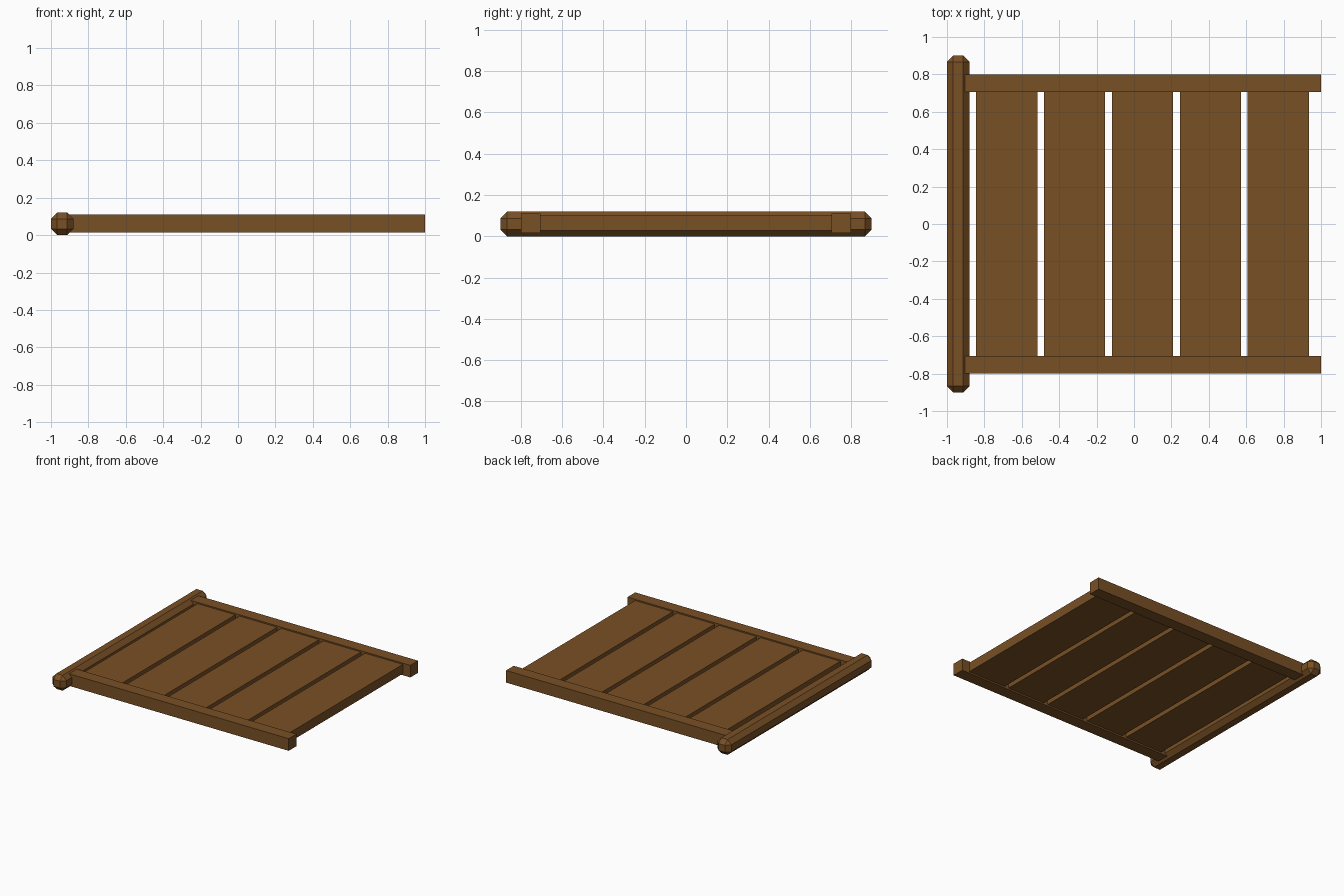
import bpy, bmesh

if "Cube" in bpy.data.objects:
    bpy.data.objects.remove(bpy.data.objects["Cube"])

wood = bpy.data.materials.new("brown_wood")
wood.diffuse_color = (0.19, 0.08, 0.018, 1)
wood.use_nodes = True
wood.node_tree.nodes["Principled BSDF"].inputs["Base Color"].default_value = wood.diffuse_color


def box(name, x, y, z, chamfer=0):
    """Box spanning the given (min, max) ranges, optionally chamfered."""
    bm = bmesh.new()
    bmesh.ops.create_cube(bm, size=1)
    for v in bm.verts:
        for i, (lo, hi) in enumerate((x, y, z)):
            v.co[i] = hi if v.co[i] > 0 else lo
    if chamfer:
        bmesh.ops.bevel(bm, geom=bm.edges[:], offset=chamfer, segments=1,
                        affect='EDGES', profile=0.5)
    me = bpy.data.meshes.new(name)
    bm.to_mesh(me)
    bm.free()
    me.materials.append(wood)
    ob = bpy.data.objects.new(name, me)
    bpy.context.collection.objects.link(ob)
    return ob


# Hinge post with chamfered edges and ends
box("hinge_post", (-1, -0.88), (-0.9, 0.9), (0, 0.12), 0.033)

# Front and back rails
box("front_rail", (-0.905, 1), (-0.8, -0.705), (0.015, 0.11))
box("back_rail", (-0.905, 1), (0.705, 0.8), (0.015, 0.11))

# Planks between the rails
for i in range(5):
    x0 = -0.844 + i * 0.363
    box(f"plank_{i + 1}", (x0, x0 + 0.327), (-0.71, 0.71), (0.027, 0.1))
